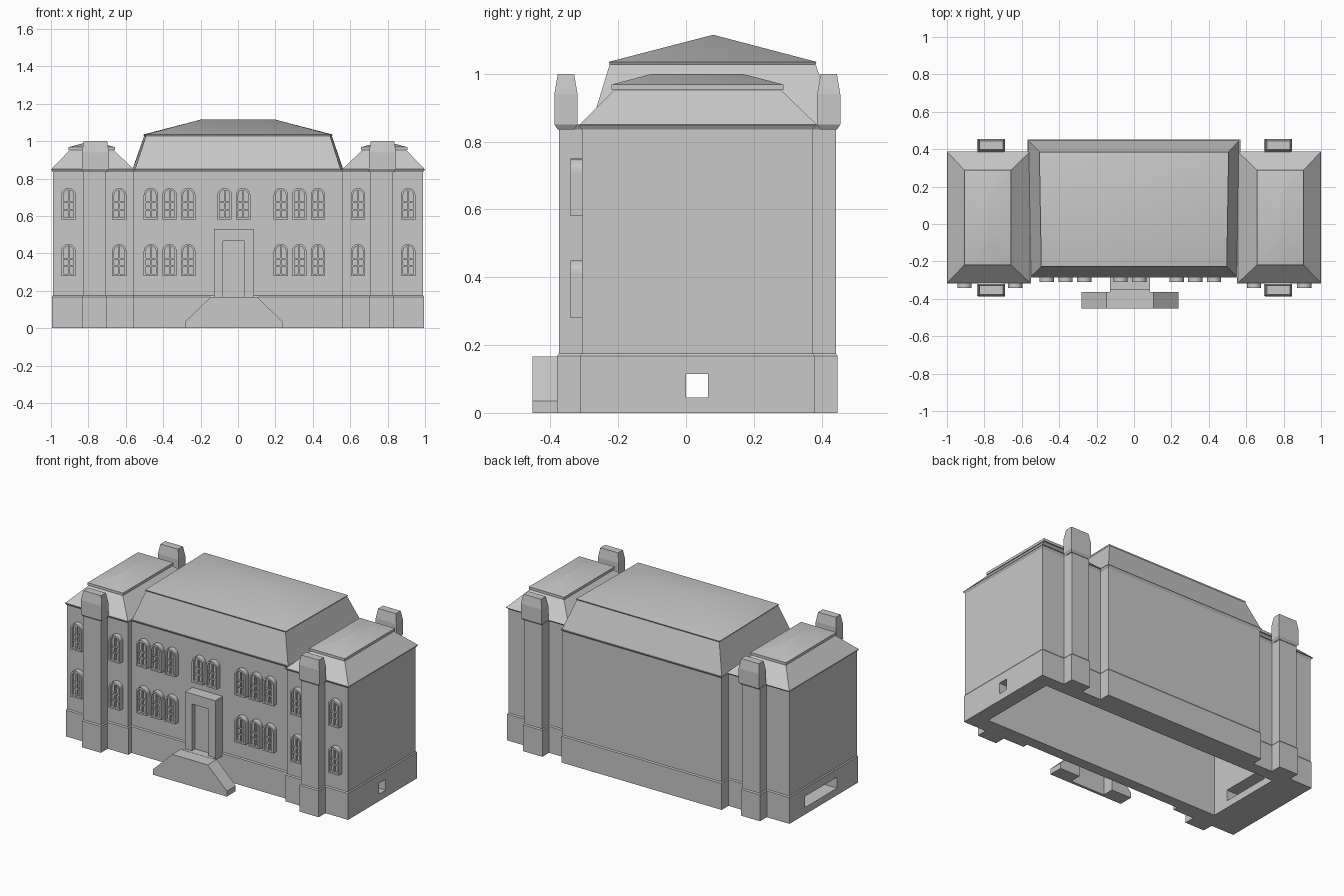
import bpy, bmesh, math
from mathutils import Vector

if "Cube" in bpy.data.objects:
    bpy.data.objects.remove(bpy.data.objects["Cube"])

stone = bpy.data.materials.new("light_grey_stone")
stone.use_nodes = True
GREY = (0.58, 0.58, 0.58, 1)
stone.diffuse_color = GREY
stone.node_tree.nodes["Principled BSDF"].inputs["Base Color"].default_value = GREY


def finish(name, bm):
    bmesh.ops.remove_doubles(bm, verts=bm.verts, dist=0.0001)
    bmesh.ops.recalc_face_normals(bm, faces=bm.faces)
    mesh = bpy.data.meshes.new(name)
    bm.to_mesh(mesh)
    bm.free()
    mesh.materials.append(stone)
    obj = bpy.data.objects.new(name, mesh)
    bpy.context.collection.objects.link(obj)
    return obj


def loft(bm, rings):
    """Skin a stack of equal-length outlines and cap both ends."""
    rows = [[bm.verts.new(p) for p in ring] for ring in rings]
    n = len(rows[0])
    for a, b in zip(rows, rows[1:]):
        for i in range(n):
            j = (i + 1) % n
            bm.faces.new((a[i], a[j], b[j], b[i]))
    bm.faces.new(rows[0])
    bm.faces.new(rows[-1])


def rect(x0, x1, y0, y1, z, narrow=0):
    """Rectangle whose front edge may be narrower than its back edge."""
    return [(x0 + narrow, y0, z), (x1 - narrow, y0, z), (x1, y1, z), (x0, y1, z)]


def add_box(bm, x0, x1, y0, y1, z0, z1):
    loft(bm, [rect(x0, x1, y0, y1, z0), rect(x0, x1, y0, y1, z1)])


def box(name, *size):
    bm = bmesh.new()
    add_box(bm, *size)
    return finish(name, bm)


def stack(name, rects):
    bm = bmesh.new()
    loft(bm, [rect(*r) for r in rects])
    return finish(name, bm)


def carve(obj, *size):
    cutter = box("cutter", *size)
    cutter.hide_render = True
    bpy.context.view_layer.objects.active = obj
    cut = obj.modifiers.new("cut", 'BOOLEAN')
    cut.operation = 'DIFFERENCE'
    cut.solver = 'EXACT'
    cut.object = cutter
    bpy.ops.object.modifier_apply(modifier=cut.name)
    bpy.data.objects.remove(cutter)


def offset(points, d, z):
    """Push a right-angled, counter-clockwise outline outwards by d."""
    out = []
    for i, p in enumerate(points):
        a = (Vector(p) - Vector(points[i - 1])).normalized()
        b = (Vector(points[(i + 1) % len(points)]) - Vector(p)).normalized()
        out.append((p[0] + d * (a.y + b.y), p[1] - d * (a.x + b.x), z))
    return out


# Walls with plinth and cornice, lofted from one mirrored footprint
MAIN, WING, PIER_IN, PIER_OUT = 0.56, 0.99, 0.705, 0.83
FRONT, BACK, FAR_BACK = -0.307, 0.374, 0.442
half = [(MAIN, -0.275), (MAIN, FRONT), (PIER_IN, FRONT), (PIER_IN, -0.375),
        (PIER_OUT, -0.375), (PIER_OUT, FRONT), (WING, FRONT), (WING, BACK),
        (PIER_OUT, BACK), (PIER_OUT, FAR_BACK), (PIER_IN, FAR_BACK),
        (PIER_IN, BACK), (MAIN, BACK), (MAIN, FAR_BACK)]
footprint = half + [(-x, y) for x, y in reversed(half)]
bm = bmesh.new()
loft(bm, [offset(footprint, d, z) for z, d in
          ((0, 0.005), (0.168, 0.005), (0.175, 0), (0.835, 0), (0.85, 0.01))])
walls = finish("walls", bm)

# Hollow inside and the two plinth openings
carve(walls, -0.77, 0.9, -0.21, 0.3, -0.1, 0.8)
carve(walls, 0.8, 1.1, 0, 0.065, 0.045, 0.115)
carve(walls, -1.1, -0.7, -0.1, 0.225, 0.045, 0.115)

# Main roof: steep lower slope, thin lip and shallow hipped cap
stack("main_roof", [(-0.565, 0.563, -0.28, 0.447, 0.848, 0.014),
                    (-0.502, 0.502, -0.225, 0.382, 1.028, 0.01)])
caps = [stack("main_roof_cap", [(-0.502, 0.502, -0.225, 0.382, 1.028, 0.01),
                                (-0.506, 0.506, -0.228, 0.385, 1.035, 0.01),
                                (-0.2, 0.2, 0.08, 0.08, 1.115)])]

# Wing roofs and chimneys, both sides
for side, s in (("left", 1), ("right", -1)):
    def across(a, b):
        return (a, b) if s > 0 else (-b, -a)
    stack(side + "_wing_roof", [(*across(0.555, 1.0), -0.315, 0.388, 0.848),
                                (*across(0.665, 0.9), -0.212, 0.28, 0.952)])
    caps.append(stack(side + "_wing_roof_cap",
                      [(*across(0.657, 0.906), -0.22, 0.288, 0.952),
                       (*across(0.657, 0.906), -0.22, 0.288, 0.968),
                       (*across(0.78, 0.784), -0.1, 0.165, 1.0)]))
    for end, y0, y1 in (("front", -0.388, -0.32), ("back", 0.387, 0.455)):
        x0, x1 = (x + 0.005 for x in across(0.695, 0.84))
        stack(f"{side}_{end}_chimney",
              [(x0 + .01, x1 - .01, y0 + .01, y1 - .01, 0.835),
               (x0, x1, y0, y1, 0.85), (x0, x1, y0, y1, 0.94),
               (x0 + .01, x1 - .01, y0 + .01, y1 - .01, 1.0)])


# Arched window: raised frame, recessed glass and glazing bars
def arch(w, z0, top, y, steps=10):
    r = w / 2
    pts = [(-r, y, z0), (r, y, z0)]
    for i in range(steps + 1):
        t = math.pi * i / steps
        pts.append((r * math.cos(t), y, top - r + r * math.sin(t)))
    return pts


bm = bmesh.new()
loft(bm, [arch(0.076, 0, 0.17, 0.01), arch(0.076, 0, 0.17, -0.034),
          arch(0.054, 0.011, 0.159, -0.034), arch(0.054, 0.011, 0.159, -0.015)])
add_box(bm, -0.004, 0.004, -0.028, -0.014, 0.011, 0.158)
for z in (0.05, 0.088):
    add_box(bm, -0.027, 0.027, -0.028, -0.014, z, z + 0.008)
window = finish("window", bm)
wing_x = (-0.906, -0.635, 0.642, 0.91)
main_x = (-0.466, -0.366, -0.266, 0.229, 0.328, 0.427)
places = [(x, FRONT, z) for x in wing_x for z in (0.28, 0.58)]
places += [(x, -0.275, z) for x in main_x for z in (0.28, 0.58)]
places += [(x, -0.275, 0.58) for x in (-0.072, 0.028)]
for i, place in enumerate(places):
    obj = window
    if i:
        obj = window.copy()
        obj.name = f"window_{i}"
        bpy.context.collection.objects.link(obj)
    obj.location = place

# Door surround, door and landing
CX = -0.022
box("door_left_jamb", CX + 0.058, CX + 0.107, -0.35, -0.27, 0.165, 0.47)
box("door_right_jamb", CX - 0.107, CX - 0.058, -0.35, -0.27, 0.165, 0.47)
box("door_lintel", CX - 0.107, CX + 0.107, -0.35, -0.27, 0.465, 0.53)
box("door", CX - 0.06, CX + 0.06, -0.318, -0.27, 0.165, 0.468)
box("landing", CX - 0.107, CX + 0.107, -0.37, -0.27, 0.15, 0.167)

# Entrance ramp, open underneath in the middle
ramp = stack("entrance_ramp", [(CX - 0.26, CX + 0.26, -0.453, -0.363, 0),
                               (CX - 0.26, CX + 0.26, -0.453, -0.363, 0.035),
                               (CX - 0.125, CX + 0.125, -0.453, -0.363, 0.166)])
carve(ramp, CX - 0.12, CX + 0.12, -0.435, -0.3, -0.1, 0.15)

# Soft shading across the shallow caps
bpy.ops.object.select_all(action='DESELECT')
for cap in caps:
    cap.select_set(True)
bpy.context.view_layer.objects.active = caps[0]
bpy.ops.object.shade_smooth_by_angle(angle=math.radians(35))
